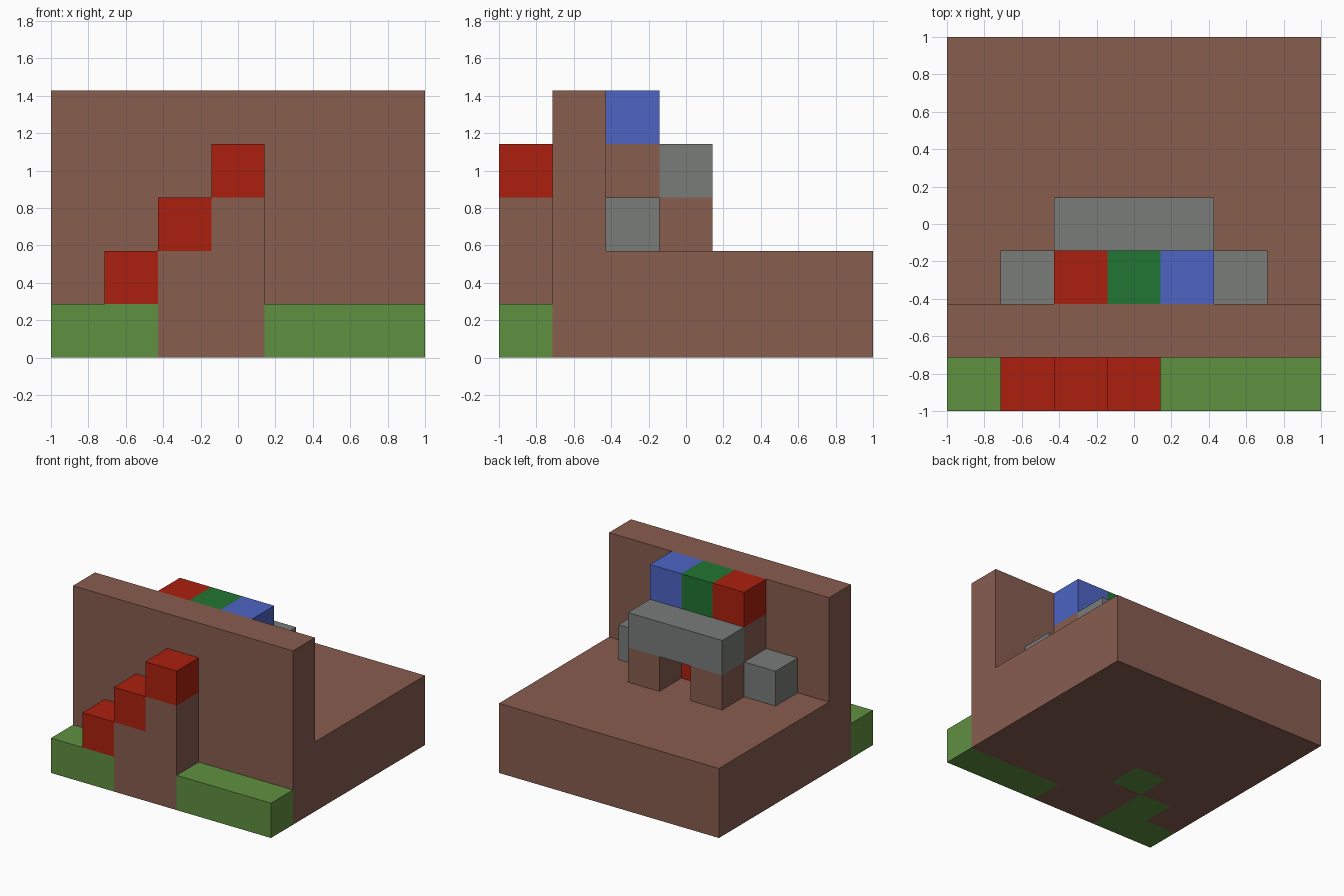
import bpy
import bmesh
from itertools import product
from mathutils import Vector

if "Cube" in bpy.data.objects:
    bpy.data.objects.remove(bpy.data.objects["Cube"], do_unlink=True)

CELLS = 7            # the plan is a square of seven blocks
SIZE = 2 / CELLS     # edge length of one block


def material(name, rgb):
    """Flat colour given as 0-255 screen values, stored as linear."""
    linear = [((c / 255 + 0.055) / 1.055) ** 2.4 for c in rgb]
    mat = bpy.data.materials.new(name)
    mat.use_nodes = True
    mat.diffuse_color = (*linear, 1)
    bsdf = mat.node_tree.nodes["Principled BSDF"]
    bsdf.inputs["Base Color"].default_value = (*linear, 1)
    bsdf.inputs["Roughness"].default_value = 0.9
    return mat


def box(x, y, z, w=1, d=1, h=1):
    """Set of block positions filling a box."""
    return set(product(range(x, x + w), range(y, y + d), range(z, z + h)))


def build(name, cells, mat):
    """One clean mesh around a set of blocks, without inner faces."""
    bm = bmesh.new()
    for cell in cells:
        for axis, side in product(range(3), (-1, 1)):
            normal = Vector((0, 0, 0))
            normal[axis] = side
            if tuple(int(c + n) for c, n in zip(cell, normal)) in cells:
                continue
            u = Vector((0, 0, 0))
            u[(axis + 1) % 3] = 1
            v = normal.cross(u)
            centre = Vector(cell) + Vector((0.5, 0.5, 0.5)) + normal / 2
            corners = [centre + (u * a + v * b) / 2
                       for a, b in ((-1, -1), (1, -1), (1, 1), (-1, 1))]
            bm.faces.new([bm.verts.new((p - Vector((CELLS / 2, CELLS / 2, 0))) * SIZE)
                          for p in corners])
    bmesh.ops.remove_doubles(bm, verts=bm.verts, dist=0.001)
    bmesh.ops.dissolve_limit(bm, angle_limit=0.01, verts=bm.verts, edges=bm.edges)
    mesh = bpy.data.meshes.new(name)
    bm.to_mesh(mesh)
    bm.free()
    mesh.materials.append(mat)
    obj = bpy.data.objects.new(name, mesh)
    bpy.context.collection.objects.link(obj)


dirt = material("dirt brown", (136, 93, 79))
grass = material("grass green", (95, 144, 64))
red = material("red", (171, 32, 14))
stone = material("stone grey", (120, 124, 121))
blue = material("blue", (77, 100, 196))
green = material("dark green", (33, 117, 51))

# Grass strip in front, with two blocks buried under the ground
buried = box(1, 1, 0) | box(2, 2, 0)
build("grass_left", box(4, 0, 0, w=3), grass)
build("grass_right", box(0, 0, 0, w=2), grass)
build("buried_grass", buried, grass)

# Raised ground and the tall wall at its front
build("ground", box(0, 2, 0, w=CELLS, d=5, h=2) - buried, dirt)
build("wall", box(0, 1, 0, w=CELLS, h=5) - buried, dirt)

# Stairs climbing the wall: red treads on dirt columns
for step in range(3):
    build(f"stair_tread_{step + 1}", box(step + 1, 0, step + 1), red)
build("stair_columns", box(2, 0, 0, h=2) | box(3, 0, 0, h=3), dirt)

# Podium behind the wall: two legs, a dirt shelf and a stone beam
for side, x in (("left", 4), ("right", 2)):
    build(f"podium_leg_{side}", box(x, 2, 2, d=2), dirt)
build("podium_shelf", box(2, 2, 3, w=3), dirt)
build("podium_beam", box(2, 3, 3, w=3), stone)
build("podium_core", box(3, 2, 2), red)

# Stone blocks on both sides of the podium
for side, x in (("left", 5), ("right", 1)):
    build(f"side_stone_{side}", box(x, 2, 2), stone)

# Coloured blocks along the top
for x, (name, mat) in enumerate((("red", red), ("green", green), ("blue", blue)), 2):
    build(f"top_block_{name}", box(x, 2, 4), mat)
